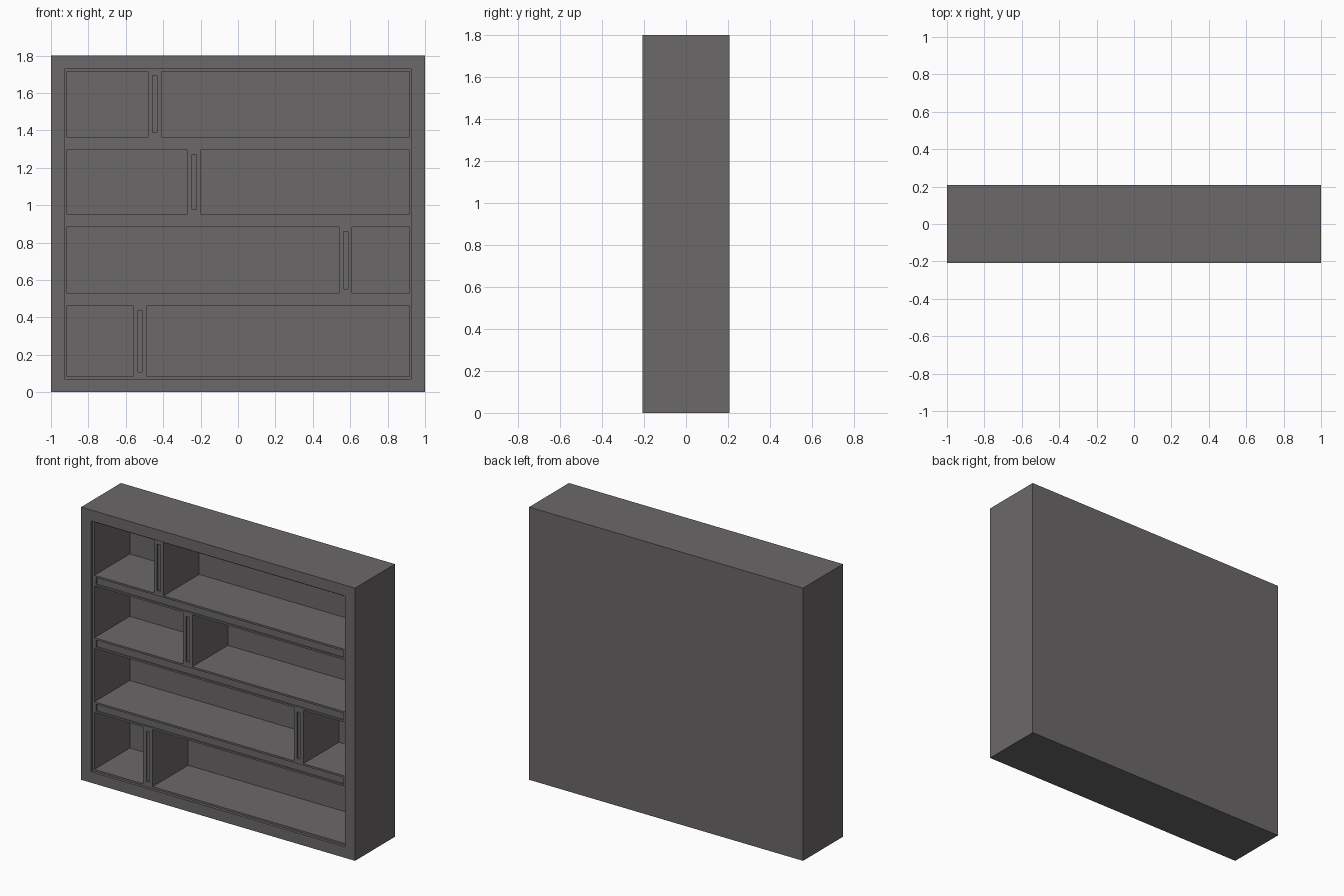
import bpy
import bmesh

if "Cube" in bpy.data.objects:
    bpy.data.objects.remove(bpy.data.objects["Cube"])

W, D, H = 2.0, 0.415, 1.8      # overall size
FRONT = -D / 2
LEDGE = FRONT + 0.018          # shelf fronts sit slightly behind the frame
BACK = 0.18                    # inner face of the back panel

grey = bpy.data.materials.new("charcoal_grey")
grey.diffuse_color = (0.147, 0.139, 0.139, 1)
grey.use_nodes = True
grey.node_tree.nodes["Principled BSDF"].inputs["Base Color"].default_value = grey.diffuse_color


def panel(name, lo, hi, steps):
    """Box whose front face is repeatedly inset and pushed in: (margin, depth)."""
    bm = bmesh.new()
    bmesh.ops.create_cube(bm, size=1)
    for v in bm.verts:
        for i in range(3):
            v.co[i] = lo[i] if v.co[i] < 0 else hi[i]
    bm.normal_update()
    face = min(bm.faces, key=lambda f: f.calc_center_median().y)
    for margin, depth in steps:
        # inset, then a zero-width inset gives the walls of the recess
        bmesh.ops.inset_region(bm, faces=[face], thickness=margin, use_even_offset=True)
        walls = bmesh.ops.extrude_discrete_faces(bm, faces=[face])
        face = walls["faces"][0]
        bmesh.ops.translate(bm, verts=face.verts[:], vec=(0, depth, 0))
        bm.normal_update()
    bmesh.ops.recalc_face_normals(bm, faces=bm.faces[:])
    mesh = bpy.data.meshes.new(name)
    bm.to_mesh(mesh)
    bm.free()
    mesh.materials.append(grey)
    ob = bpy.data.objects.new(name, mesh)
    bpy.context.collection.objects.link(ob)
    return ob


# Outer case: frame, narrow recessed ledge, then the deep interior
panel("case", (-W / 2, FRONT, 0), (W / 2, D / 2, H),
      [(0.072, LEDGE - FRONT), (0.012, BACK - LEDGE)])

# Shelves with a shallow groove along the front
IN = 0.916
shelves = [(0.46, 0.53), (0.883, 0.953), (1.295, 1.365)]
for i, (z0, z1) in enumerate(shelves):
    panel(f"shelf_{i + 1}", (-IN, LEDGE, z0), (IN, BACK, z1), [(0.012, 0.008)])

# One grooved divider in each row
floors = [0.084] + [s[1] for s in shelves]
ceilings = [s[0] for s in shelves] + [1.716]
for i, x in enumerate((-0.56, 0.54, -0.27, -0.48)):
    panel(f"divider_{i + 1}", (x, LEDGE, floors[i]), (x + 0.07, BACK, ceilings[i]),
          [(0.023, 0.01)])
